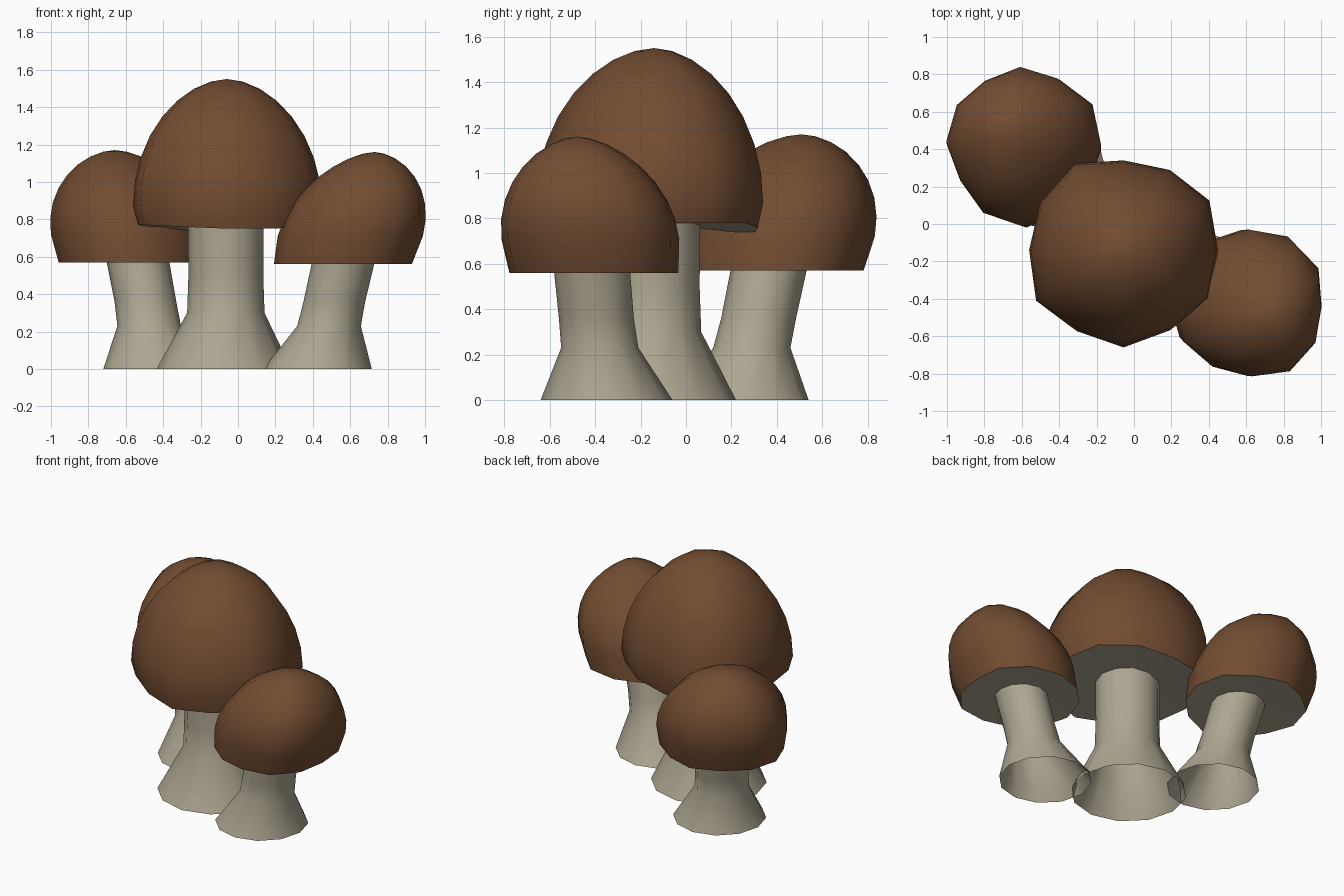
import bpy, bmesh
from math import sin, cos, pi, radians

SIDES = 12

if "Cube" in bpy.data.objects:
    bpy.data.objects.remove(bpy.data.objects["Cube"])


def make_material(name, color):
    mat = bpy.data.materials.new(name)
    mat.use_nodes = True
    mat.diffuse_color = color
    node = mat.node_tree.nodes["Principled BSDF"]
    node.inputs["Base Color"].default_value = color
    node.inputs["Roughness"].default_value = 0.8
    return mat


brown = make_material("cap brown", (0.17, 0.073, 0.031, 1))
cream = make_material("stem cream", (0.42, 0.38, 0.285, 1))


def add_ring(bm, x, y, z, radius, wobble=None, droop=None):
    """Add one horizontal ring, optionally uneven in radius and height."""
    verts = []
    for i in range(SIDES):
        a = 2 * pi * i / SIDES
        r = radius * (wobble[i] if wobble else 1)
        dz = droop[i] if droop else 0
        verts.append(bm.verts.new((x + r * cos(a), y + r * sin(a), z + dz)))
    return verts


def bridge(bm, low, high):
    for i in range(SIDES):
        j = (i + 1) % SIDES
        bm.faces.new((low[i], low[j], high[j], high[i]))


def fan(bm, ring, tip, material=0):
    for i in range(SIDES):
        face = bm.faces.new((ring[i], ring[(i + 1) % SIDES], tip))
        face.material_index = material


def finish(bm, name, materials):
    mesh = bpy.data.meshes.new(name)
    bm.to_mesh(mesh)
    bm.free()
    for mat in materials:
        mesh.materials.append(mat)
    obj = bpy.data.objects.new(name, mesh)
    bpy.context.collection.objects.link(obj)
    bpy.ops.object.select_all(action='DESELECT')
    obj.select_set(True)
    bpy.context.view_layer.objects.active = obj
    bpy.ops.object.shade_smooth_by_angle(angle=radians(50))
    return obj


def make_stem(name, levels):
    """Open tube with a flared foot; levels are (x, y, z, radius)."""
    bm = bmesh.new()
    rings = [add_ring(bm, *level) for level in levels]
    for low, high in zip(rings, rings[1:]):
        bridge(bm, low, high)
    finish(bm, name, [cream])


def make_cap(name, rim, apex, belly, radius, taper, wobble, droop=None, steps=8):
    """Leaning dome with a tucked-in rim and a flat underside."""
    bm = bmesh.new()

    def centre(z):
        t = (z - rim[2]) / (apex[2] - rim[2])
        return [p + (q - p) * t for p, q in zip(rim, apex)]

    lowest = add_ring(bm, *rim, radius * 0.95, wobble, droop)
    under = bm.verts.new((rim[0], rim[1], rim[2] + 0.015))
    fan(bm, lowest[::-1], under, 1)
    below = lowest
    for k in range(steps):
        a = k / steps * pi / 2
        z = belly + (apex[2] - belly) * sin(a)
        ring = add_ring(bm, *centre(z), radius * cos(a) ** taper, wobble)
        bridge(bm, below, ring)
        below = ring
    fan(bm, below, bm.verts.new(apex))
    finish(bm, name, [brown, cream])


# Tall middle mushroom
make_stem("middle_stem", [
    (-0.075, -0.14, 0, 0.36), (-0.065, -0.14, 0.3, 0.207),
    (-0.065, -0.14, 0.5, 0.2), (-0.065, -0.14, 0.79, 0.203)])
make_cap("middle_cap", (-0.055, -0.14, 0.76), (-0.06, -0.14, 1.55), 0.87, 0.5, 1.1,
         (1.01, 1.06, 0.99, 0.96, 1.07, 1.03, 1.01, 1.08, 1, 1.04, 0.99, 1.05),
         (0.02, 0.02, 0.02, 0, -0.03, 0, 0.01, 0.01, 0, -0.01, -0.01, 0))

# Small mushroom at the front left, leaning outward
make_stem("front_left_stem", [
    (0.425, -0.35, 0, 0.29), (0.487, -0.38, 0.23, 0.17),
    (0.515, -0.395, 0.36, 0.165), (0.57, -0.417, 0.6, 0.168)])
make_cap("front_left_cap", (0.57, -0.415, 0.56), (0.73, -0.48, 1.16), 0.71, 0.39, 1.2,
         (0.97, 1.07, 1.08, 1.03, 1, 1, 1.02, 1.02, 0.98, 0.98, 1.05, 1.02))

# Small mushroom at the back right, leaning outward
make_stem("back_right_stem", [
    (-0.43, 0.25, 0, 0.29), (-0.475, 0.29, 0.23, 0.17),
    (-0.495, 0.32, 0.36, 0.165), (-0.54, 0.37, 0.6, 0.168)])
make_cap("back_right_cap", (-0.575, 0.395, 0.57), (-0.66, 0.51, 1.17), 0.72, 0.4, 1.15,
         (1.05, 1.08, 1, 1.02, 0.96, 1, 1.01, 0.96, 1.05, 1.09, 1, 1))
